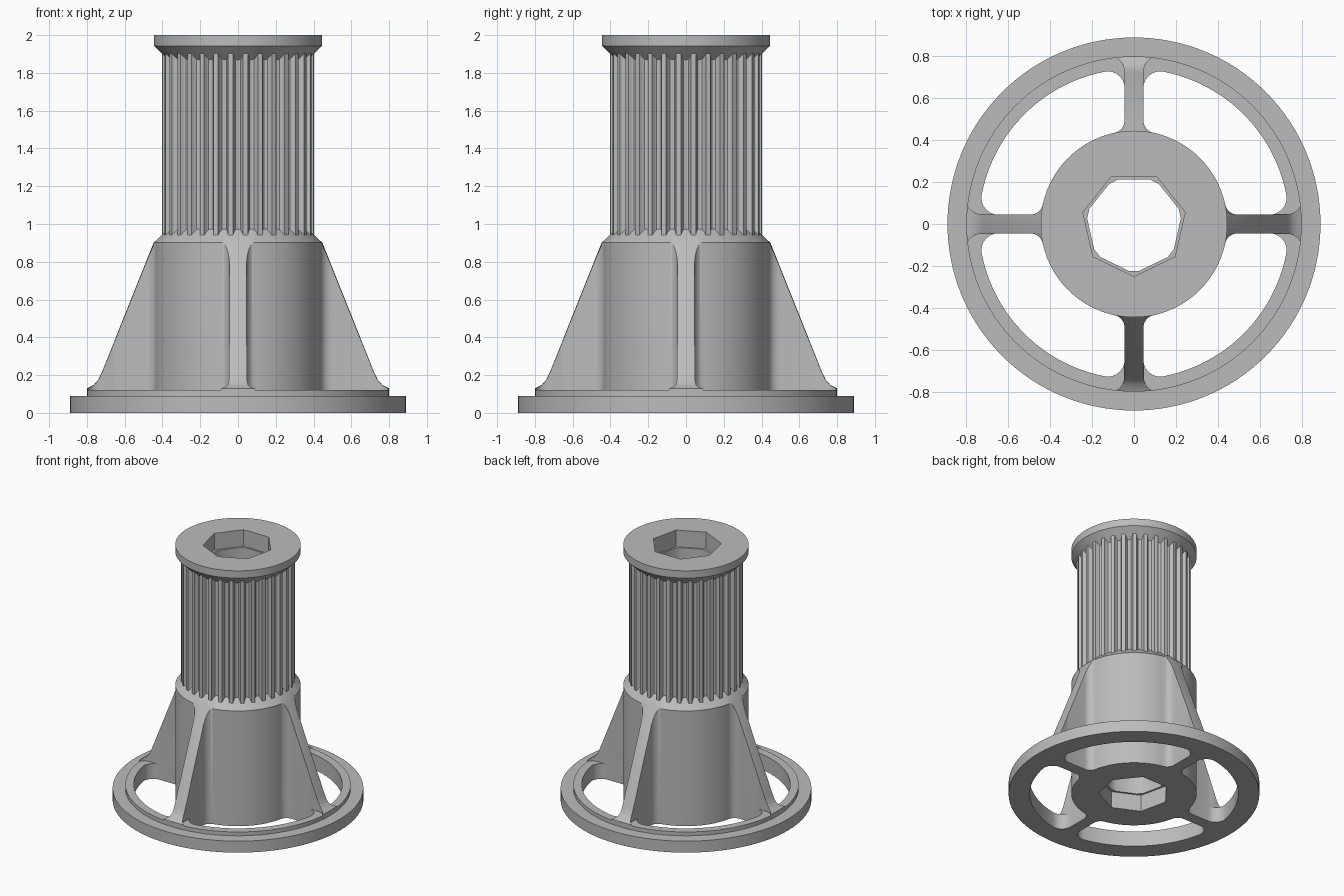
import bpy, bmesh
from math import sin, cos, pi, sqrt, atan2, radians

cube = bpy.data.objects.get("Cube")
if cube:
    bpy.data.objects.remove(cube, do_unlink=True)

grey = bpy.data.materials.new("plain grey")
grey.use_nodes = True
COLOUR = (0.5, 0.5, 0.5, 1)
grey.diffuse_color = COLOUR
grey.node_tree.nodes["Principled BSDF"].inputs["Base Color"].default_value = COLOUR


def polar(r, a, cx=0, cy=0):
    return (cx + r * cos(a), cy + r * sin(a))


def arc(r, start, end, steps, cx=0, cy=0):
    return [polar(r, start + (end - start) * i / steps, cx, cy) for i in range(steps + 1)]


def circle(r, n=128):
    return [polar(r, 2 * pi * i / n) for i in range(n)]


def loft(name, sections):
    """Closed solid through (outline, height) sections with equal point counts."""
    bm = bmesh.new()
    rings = [[bm.verts.new((x, y, z)) for x, y in pts] for pts, z in sections]
    for low, high in zip(rings, rings[1:]):
        for i in range(len(low)):
            j = (i + 1) % len(low)
            bm.faces.new((low[i], low[j], high[j], high[i]))
    bm.faces.new(rings[0][::-1])
    bm.faces.new(rings[-1])
    bmesh.ops.recalc_face_normals(bm, faces=bm.faces)
    mesh = bpy.data.meshes.new(name)
    bm.to_mesh(mesh)
    bm.free()
    mesh.materials.append(grey)
    obj = bpy.data.objects.new(name, mesh)
    bpy.context.collection.objects.link(obj)
    return obj


def combine(target, tool, operation):
    mod = target.modifiers.new(operation, "BOOLEAN")
    mod.operation, mod.solver, mod.object = operation, "EXACT", tool
    bpy.context.view_layer.objects.active = target
    bpy.ops.object.modifier_apply(modifier=mod.name)
    bpy.data.objects.remove(tool, do_unlink=True)


def window(inner, outer, half_rib, f_in, f_out, turn):
    """Rounded opening between two neighbouring ribs."""
    y1, y2 = half_rib + f_in, half_rib + f_out
    x1 = sqrt((inner + f_in) ** 2 - y1 ** 2)
    x2 = sqrt((outer - f_out) ** 2 - y2 ** 2)
    a1, a2 = atan2(y1, x1), atan2(y2, x2)
    half = arc(inner, pi / 4, a1, 12)
    half += arc(f_in, a1 + pi, 1.5 * pi, 10, x1, y1)[1:]
    half += arc(f_out, -pi / 2, a2, 10, x2, y2)
    half += arc(outer, a2, pi / 4, 14)[1:]
    pts = half + [(y, x) for x, y in half[-2:0:-1]]
    c, s = cos(turn), sin(turn)
    return [(c * x - s * y, s * x + c * y) for x, y in pts]


# Base ring, solid cone and hub shoulder
PROFILE = [(.89, 0), (.89, .09), (.80, .09), (.80, .13), (.765, .147),
           (.74, .175), (.72, .217), (.447, .90), (.36, .985)]
body = loft("pulley_wheel", [(circle(r), z) for r, z in PROFILE])

# Openings that leave four ribs, with a wider cut above the ring
for k in range(4):
    turn = k * pi / 2
    low = window(.445, .74, .045, .06, .08, turn)
    combine(body, loft("window", [(low, -.1), (low, 1.2)]), "DIFFERENCE")
    high = window(.447, .81, .047, .06, .07, turn)
    combine(body, loft("window_step", [(high, .12), (high, 1.2)]), "DIFFERENCE")

# Toothed barrel
TEETH = 32
GROOVE = [(-.066, .404), (-.054, .388), (-.034, .375), (0, .371),
          (.034, .375), (.054, .388), (.066, .404)]
teeth = [polar(r, 2 * pi * k / TEETH + a) for k in range(TEETH) for a, r in GROOVE]
combine(body, loft("barrel", [(teeth, .92), (teeth, 1.92)]), "UNION")

# Top flange with sloped underside
FLANGE = [(.36, 1.858), (.445, 1.943), (.445, 2)]
combine(body, loft("flange", [(circle(r), z) for r, z in FLANGE]), "UNION")

# Seven-sided bore, slightly wider at both mouths
corners = [2 * pi * k / 7 - pi / 2 for k in range(7)]
cut = radians(6)
core = [polar(.212 / cos(pi / 7 - cut), a + s * cut) for a in corners for s in (-1, 1)]
mouth = [polar(.25, a) for a in corners]
for name, pts, z0, z1 in (("bore", core, -.2, 2.2), ("top_mouth", mouth, 1.87, 2.1),
                          ("bottom_mouth", mouth, -.1, .13)):
    combine(body, loft(name, [(pts, z0), (pts, z1)]), "DIFFERENCE")

# Smooth curves, sharp edges
bpy.ops.object.select_all(action="DESELECT")
body.select_set(True)
bpy.context.view_layer.objects.active = body
bpy.ops.object.shade_smooth_by_angle(angle=radians(28))
